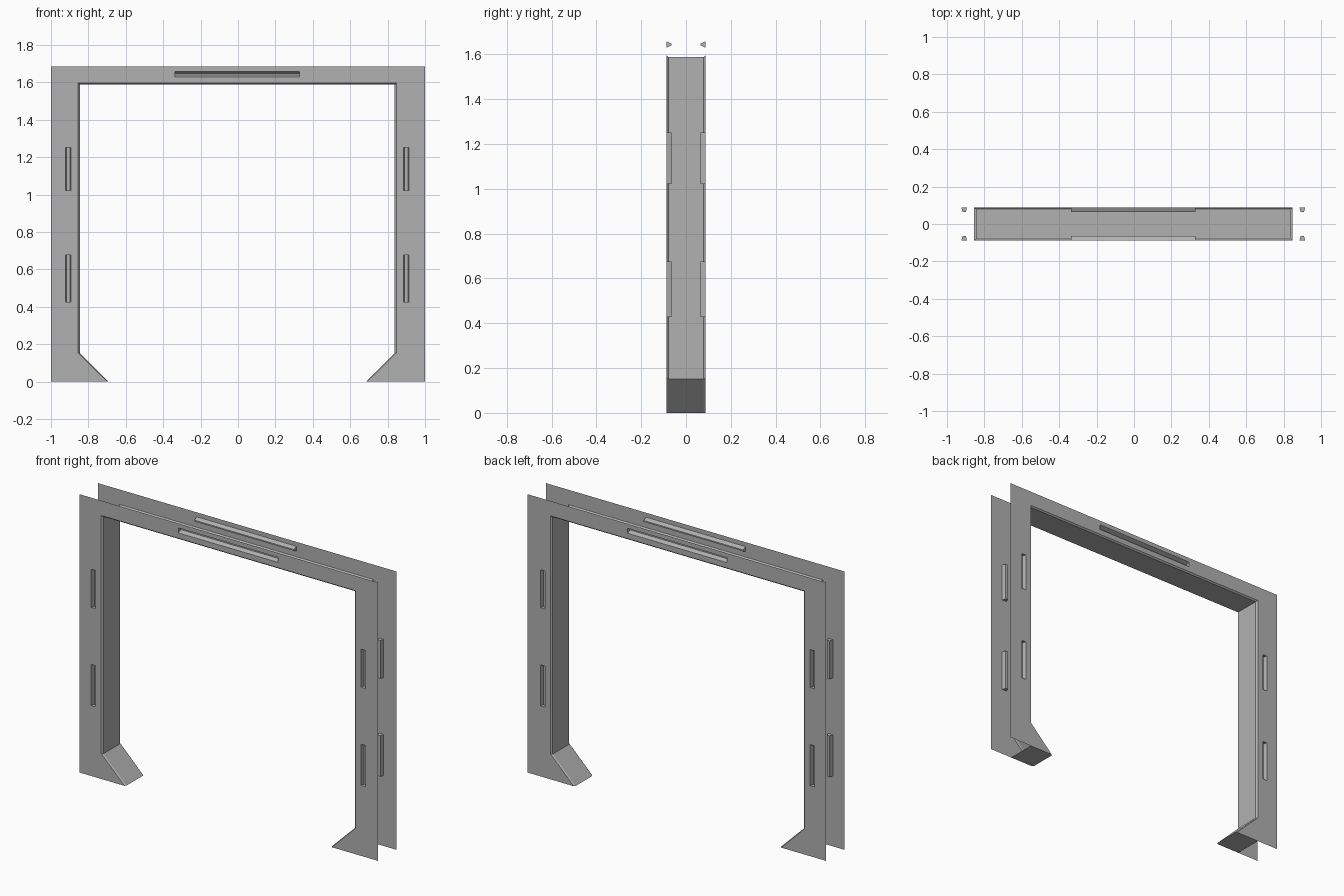
import bpy, bmesh
from mathutils import Vector

if "Cube" in bpy.data.objects:
    bpy.data.objects.remove(bpy.data.objects["Cube"])

Y = 0.088            # half depth of the frame
BEVEL_Y = 0.079      # where the edge chamfer meets the lining
GROOVE_Y = 0.065     # groove floor
CX = -0.004          # opening is very slightly off centre

# Dark grey finish
grey = bpy.data.materials.new("dark_grey")
grey.diffuse_color = (0.44, 0.44, 0.44, 1)
grey.use_nodes = True
grey.node_tree.nodes["Principled BSDF"].inputs["Base Color"].default_value = grey.diffuse_color

# Opening edge on the face sheets, and on the lining (x, z)
half_edge = [(0.695, 0.0), (0.852, 0.155), (0.852, 1.596)]
half_lining = [(0.688, 0.0), (0.842, 0.152), (0.842, 1.588)]


def opening(half):
    left = [(CX - x, z) for x, z in half]
    right = [(CX + x, z) for x, z in reversed(half)]
    return left + right


# Face grooves: x0, x1, z0, z1, upright or not
grooves = [(CX - 0.334, CX + 0.334, 1.629, 1.659, False)]
for s in (-1, 1):
    c = CX + s * 0.904
    for z0, z1 in ((0.427, 0.676), (1.021, 1.252)):
        grooves.append((c - 0.015, c + 0.015, z0, z1, True))


def rect(x0, x1, z0, z1):
    return [(x0, z0), (x1, z0), (x1, z1), (x0, z1)]


def make_object(name, bm):
    me = bpy.data.meshes.new(name)
    bm.to_mesh(me)
    bm.free()
    me.materials.append(grey)
    ob = bpy.data.objects.new(name, me)
    bpy.context.collection.objects.link(ob)
    return ob


def ring(bm, pts, y):
    return [bm.verts.new((x, y, z)) for x, z in pts]


def face_sheet(name, side):
    """Flat sheet with tapered grooves sunk into it."""
    bm = bmesh.new()
    outline = [(-1, 0)] + opening(half_edge) + [(1, 0), (1, 1.686), (-1, 1.686)]
    loops = [ring(bm, outline, side * Y)]
    loops += [ring(bm, rect(*g[:4]), side * Y) for g in grooves]
    edges = [bm.edges.new((a, b)) for lp in loops for a, b in zip(lp, lp[1:] + lp[:1])]
    bmesh.ops.triangle_fill(bm, use_beauty=True, edges=edges,
                            normal=Vector((0, side, 0)))
    # groove walls and floor
    for lp, (x0, x1, z0, z1, upright) in zip(loops[1:], grooves):
        t = 0.006 if upright else 0.011
        inner = rect(x0 + t, x1 - t, z0, z1) if upright else rect(x0, x1, z0 + t, z1 - t)
        floor = ring(bm, inner, side * GROOVE_Y)
        bm.faces.new(floor)
        for i in range(4):
            j = (i + 1) % 4
            bm.faces.new((lp[i], lp[j], floor[j], floor[i]))
    bmesh.ops.recalc_face_normals(bm, faces=bm.faces)
    biggest = max(bm.faces, key=lambda f: f.calc_area())
    if biggest.normal.y * side < 0:
        bmesh.ops.reverse_faces(bm, faces=bm.faces)
    return make_object(name, bm)


face_sheet("front_frame_face", -1)
face_sheet("back_frame_face", 1)

# Lining of the opening, with a chamfer to each face sheet
bm = bmesh.new()
strips = [ring(bm, opening(p), y) for p, y in (
    (half_edge, -Y), (half_lining, -BEVEL_Y), (half_lining, BEVEL_Y), (half_edge, Y))]
for a, b in zip(strips, strips[1:]):
    for i in range(len(a) - 1):
        bm.faces.new((a[i], a[i + 1], b[i + 1], b[i]))
bmesh.ops.recalc_face_normals(bm, faces=bm.faces)
bm.normal_update()
top = max(bm.faces, key=lambda f: f.calc_center_median().z)
if top.normal.z > 0:
    bmesh.ops.reverse_faces(bm, faces=bm.faces)
make_object("opening_lining", bm)

# Soles closing the underside of the two sloped feet
for name, s in (("left_foot_sole", -1), ("right_foot_sole", 1)):
    bm = bmesh.new()
    pts = [(0.688, -BEVEL_Y), (0.695, -Y), (0.852, -Y),
           (0.852, Y), (0.695, Y), (0.688, BEVEL_Y)]
    f = bm.faces.new([bm.verts.new((CX + s * x, y, 0)) for x, y in pts])
    f.normal_update()
    if f.normal.z > 0:
        f.normal_flip()
    make_object(name, bm)
